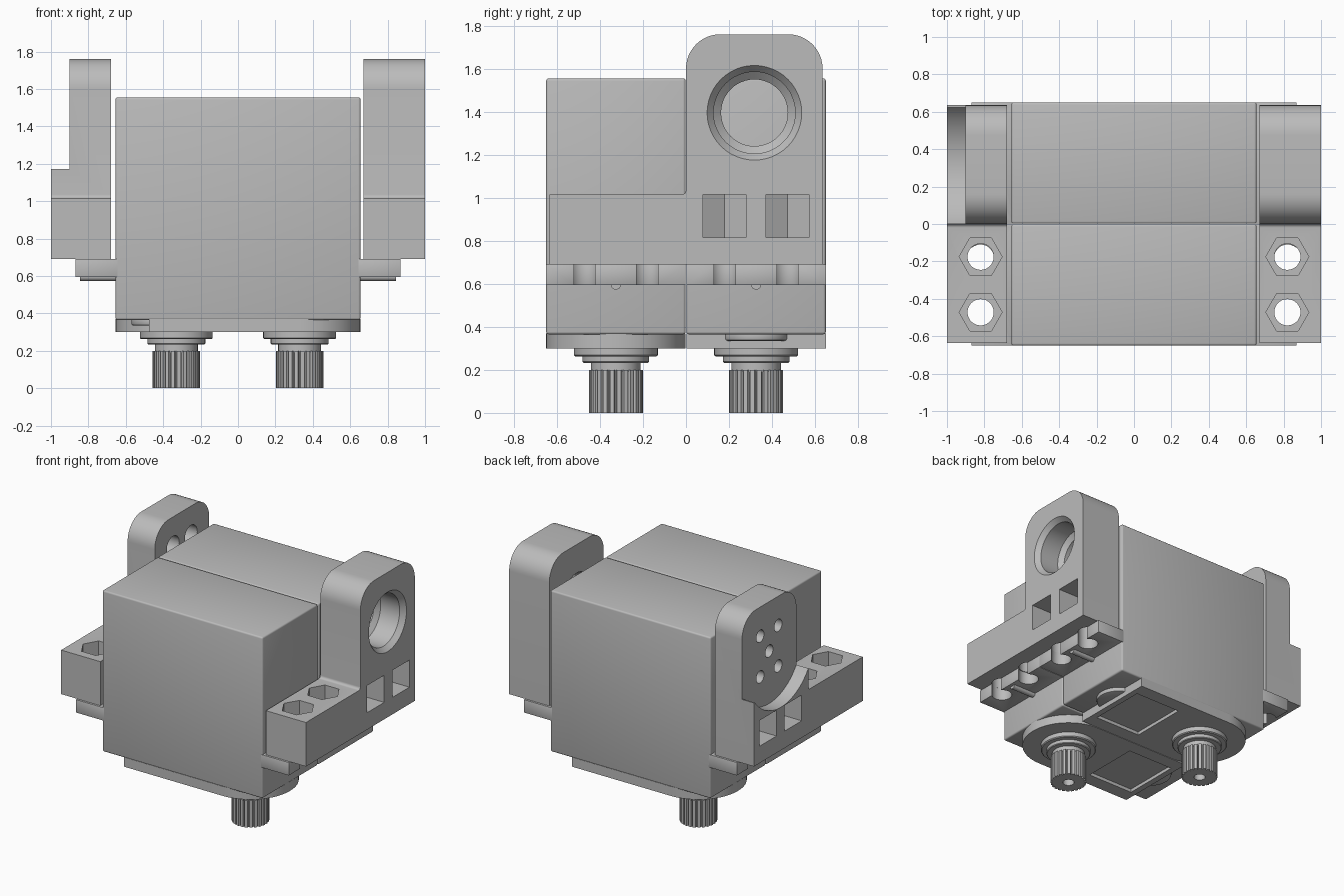
import bpy, bmesh, math
from mathutils import Matrix, Vector

cube = bpy.data.objects.get("Cube")
if cube:
    bpy.data.objects.remove(cube)

mat = bpy.data.materials.new("plain grey")
mat.use_nodes = True
GREY = (0.5, 0.5, 0.5, 1)
mat.diffuse_color = GREY
mat.node_tree.nodes["Principled BSDF"].inputs["Base Color"].default_value = GREY


def make(name, bm):
    bmesh.ops.recalc_face_normals(bm, faces=bm.faces)
    mesh = bpy.data.meshes.new(name)
    bm.to_mesh(mesh)
    bm.free()
    mesh.materials.append(mat)
    ob = bpy.data.objects.new(name, mesh)
    bpy.context.collection.objects.link(ob)
    return ob


def prism(name, pts, lo, hi, axis="z"):
    """Extrude a profile: (x, y) along z, or (y, z) along x."""
    bm = bmesh.new()
    place = (lambda a, b, c: (a, b, c)) if axis == "z" else (lambda a, b, c: (c, a, b))
    face = bm.faces.new([bm.verts.new(place(a, b, lo)) for a, b in pts])
    ext = bmesh.ops.extrude_face_region(bm, geom=[face])
    verts = [g for g in ext["geom"] if isinstance(g, bmesh.types.BMVert)]
    bmesh.ops.translate(bm, verts=verts, vec=place(0, 0, hi - lo))
    return make(name, bm)


def rect(a0, a1, b0, b1):
    return [(a0, b0), (a1, b0), (a1, b1), (a0, b1)]


def arc(a, b, r, start, end, n):
    angles = [math.radians(start + (end - start) * i / n) for i in range(n + 1)]
    return [(a + r * math.cos(t), b + r * math.sin(t)) for t in angles]


def circle(a, b, r, n=48):
    return arc(a, b, r, 0, 360, n)[:-1]


def lathe(name, profile, centre, axis="z", n=48):
    """Revolve a closed (radius, height) profile whose ends lie on the axis."""
    bm = bmesh.new()
    rows = []
    for r, h in profile:
        rows.append([bm.verts.new((p[0], p[1], h)) for p in circle(0, 0, r, n)])
    for low, high in zip(rows, rows[1:]):
        for i in range(n):
            j = (i + 1) % n
            bm.faces.new((low[i], low[j], high[j], high[i]))
    bm.faces.new(rows[0])
    bm.faces.new(rows[-1])
    if axis == "x":
        bmesh.ops.rotate(bm, verts=bm.verts, matrix=Matrix.Rotation(math.pi / 2, 3, "Y"))
    bmesh.ops.translate(bm, verts=bm.verts, vec=Vector(centre))
    return make(name, bm)


def apply(ob, kind, **settings):
    mod = ob.modifiers.new(kind.title(), kind)
    for key, value in settings.items():
        setattr(mod, key, value)
    bpy.context.view_layer.objects.active = ob
    bpy.ops.object.modifier_apply(modifier=mod.name)


def cut(ob, *cutters):
    for c in cutters:
        apply(ob, "BOOLEAN", operation="DIFFERENCE", object=c, solver="EXACT")
        bpy.data.objects.remove(c)


def bevel(ob, width, segments=3):
    apply(ob, "BEVEL", width=width, segments=segments, limit_method="ANGLE")


# ---- Servo: modelled once in front, then turned round for the rear one ----
MID = -0.326
SHAFT = 0.33
parts = []

body = prism("servo_body", rect(-0.655, 0.655, -0.65, -0.002), 0.365, 1.555)
bevel(body, 0.012)
parts.append(body)

# Gearbox cover: round around the shaft, square at the other end
outline = [(-0.475, -0.002), (-0.475, -0.65)] + arc(SHAFT, MID, 0.324, -90, 90, 32)
cover = prism("gearbox_cover", outline, 0.3, 0.37)
cut(cover, prism("panel_cutter", rect(-0.43, -0.05, MID - 0.22, MID + 0.22), 0.28, 0.325))
parts.append(cover)

gear_bump = prism("gear_bump", circle(-0.415, MID, 0.155), 0.335, 0.38)
bevel(gear_bump, 0.01, 2)
parts.append(gear_bump)

for side, label in ((1, "left"), (-1, "right")):
    xs = sorted((side * 0.64, side * 0.87))
    flange = prism(label + "_flange", rect(*xs, -0.65, -0.002), 0.595, 0.69)
    holes = [prism("hole_cutter", circle(side * 0.82, y, 0.07), 0.5, 0.8)
             for y in (-0.472, -0.18)]
    cut(flange, *holes)
    bevel(flange, 0.015, 2)
    parts.append(flange)
    rib_x = sorted((side * 0.64, side * 0.845))
    parts.append(prism(label + "_flange_rib", circle(MID, 0.597, 0.024, 16), *rib_x, axis="x"))

# Stepped collar and splined output shaft
collar = [(0.195, 0.31), (0.195, 0.268), (0.188, 0.262), (0.155, 0.262),
          (0.155, 0.238), (0.15, 0.233), (0.115, 0.233), (0.115, 0.19)]
parts.append(lathe("shaft_collar", collar, (SHAFT, MID, 0)))

TEETH = 24
spline = []
for i in range(TEETH):
    for r, shift in ((0.112, 0.0), (0.126, 0.15), (0.126, 0.75), (0.112, 0.9)):
        t = math.tau * (i + shift) / TEETH
        spline.append((SHAFT + r * math.cos(t), MID + r * math.sin(t)))
shaft = prism("output_shaft", spline, 0.0, 0.2)
cut(shaft, prism("screw_cutter", circle(SHAFT, MID, 0.04, 24), -0.1, 0.12))
parts.append(shaft)

for ob in parts:
    twin = ob.copy()
    twin.name = "rear_" + ob.name
    ob.name = "front_" + ob.name
    twin.rotation_euler.z = math.pi
    bpy.context.collection.objects.link(twin)

# ---- Brackets ----
PIVOT_Y, PIVOT_Z = 0.318, 1.395
FILLET, CORNER = 0.02, 0.16
profile = [(-0.635, 0.69), (0.635, 0.69)]
profile += arc(0.635 - CORNER, 1.76 - CORNER, CORNER, 0, 90, 12)
profile += arc(CORNER, 1.76 - CORNER, CORNER, 90, 180, 12)
profile += arc(-FILLET, 1.015 + FILLET, FILLET, 0, -90, 6)
profile += [(-0.635, 1.015)]


def bracket(name, side, inner):
    ob = prism(name, profile, *sorted((side * inner, side * 1.0)), axis="x")
    cutters = []
    mid = side * 0.82
    # Screw holes with hexagonal sockets on the low arm
    for y in (-0.472, -0.175):
        cutters.append(prism("hole_cutter", circle(mid, y, 0.07), 0.6, 1.2))
        cutters.append(prism("hex_cutter", circle(mid, y, 0.115, 6), 0.85, 1.2))
    # Nut slots opening outward, pointed at the inner end
    for y in (0.178, 0.472):
        slot = [(side * 1.1, y - 0.1), (side * 1.1, y + 0.1), (mid - side * 0.057, y + 0.1),
                (mid - side * 0.115, y), (mid - side * 0.057, y - 0.1)]
        cutters.append(prism("slot_cutter", slot, 0.815, 1.005 if side < 0 else 1.015))
        cutters.append(prism("hole_cutter", circle(mid, y, 0.07), 0.6, 0.9))
    cut(ob, *cutters)
    return ob


left = bracket("left_bracket", 1, 0.672)
seat = [(0.155, -0.5), (0.155, -0.22), (0.19, -0.19), (0.19, -0.035), (0.22, 0.0), (0.22, 0.1)]
cut(left, lathe("pivot_cutter", seat, (1.0, PIVOT_Y, PIVOT_Z), axis="x"))

right = bracket("right_bracket", -1, 0.68)
# Rebate that clears a round horn, leaving a thinner upright
scoop = arc(PIVOT_Y, PIVOT_Z, 0.387, -145, -35, 40)
scoop = [(0.0, 1.9), (0.0, 1.165)] + [p for p in scoop if 0.0 < p[0] < 0.635]
scoop += [(0.7, 1.165), (0.7, 1.9)]
cut(right, prism("scoop_cutter", [(a - 0.01 if a == 0 else a, b) for a, b in scoop],
                 -1.1, -0.902, axis="x"))
# Five screw holes, counterbored from the inside
spots = [(0, 0)] + [(a, b) for a in (-0.105, 0.105) for b in (-0.15, 0.15)]
for dy, dz in spots:
    y, z = PIVOT_Y + dy, PIVOT_Z + dz
    cut(right, prism("hole_cutter", circle(y, z, 0.045, 32), -1.1, -0.6, axis="x"),
        prism("bore_cutter", circle(y, z, 0.073, 32), -0.79, -0.6, axis="x"))

# Smooth shading with sharp edges kept
bpy.ops.object.select_all(action="DESELECT")
for ob in parts + [left, right]:
    ob.select_set(True)
bpy.context.view_layer.objects.active = left
bpy.ops.object.shade_smooth_by_angle(angle=math.radians(30))
